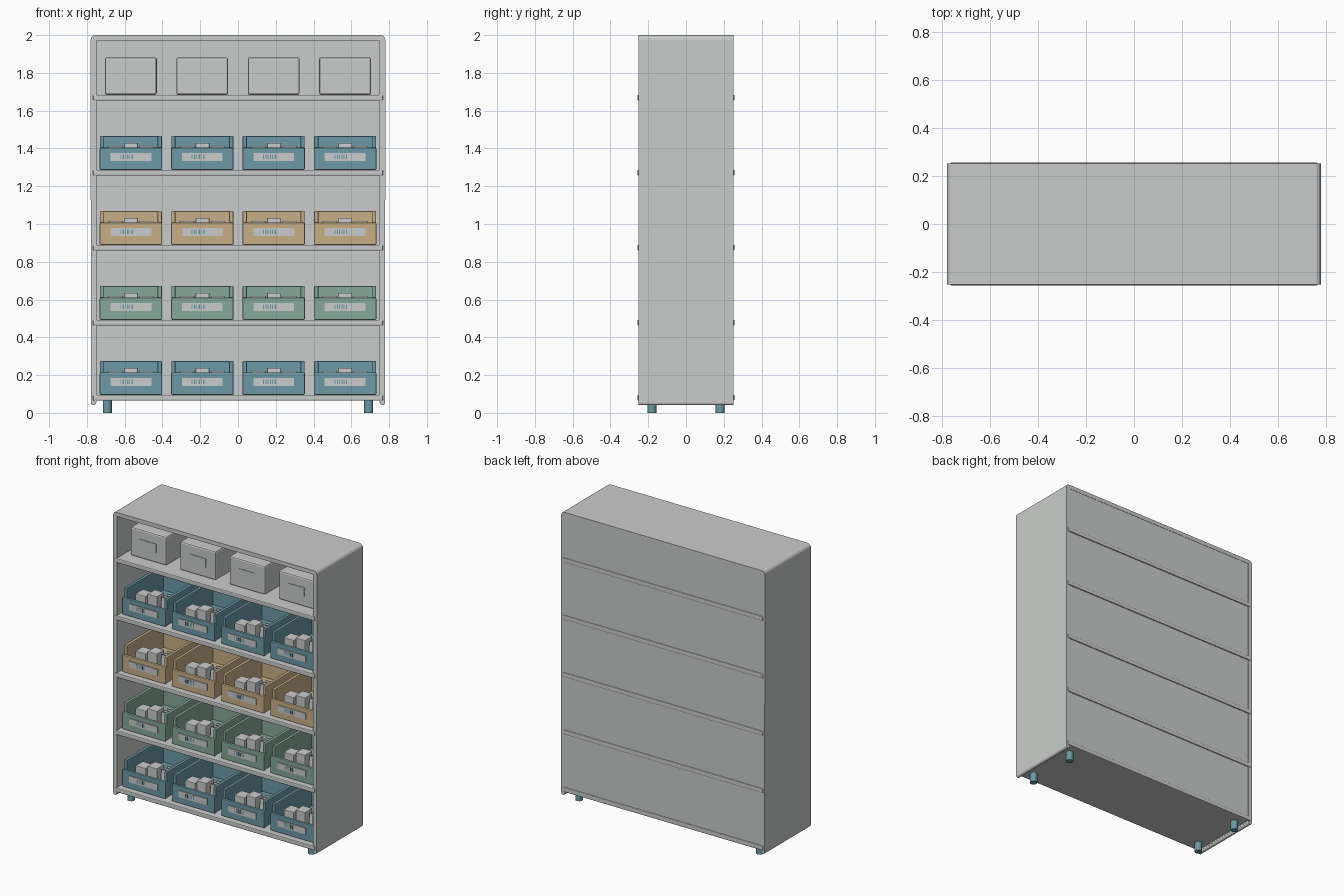
import bpy, bmesh, math
from mathutils import Matrix, Vector

if "Cube" in bpy.data.objects:
    bpy.data.objects.remove(bpy.data.objects["Cube"])


def material(name, rgb):
    m = bpy.data.materials.new(name)
    m.diffuse_color = (*rgb, 1)
    m.use_nodes = True
    m.node_tree.nodes["Principled BSDF"].inputs["Base Color"].default_value = m.diffuse_color
    return m


GREY = material("light_grey", (0.59, 0.605, 0.595))
TEAL = material("teal_blue", (0.15, 0.32, 0.38))
TAN = material("tan", (0.57, 0.43, 0.24))
GREEN = material("sage_green", (0.24, 0.39, 0.32))


def add_object(name, mesh, mat, loc=(0, 0, 0), bevel=0):
    ob = bpy.data.objects.new(name, mesh)
    ob.location = loc
    bpy.context.collection.objects.link(ob)
    if not mesh.materials:
        mesh.materials.append(mat)
    if bevel:
        mod = ob.modifiers.new("rounded_edges", 'BEVEL')
        mod.width = bevel
        mod.segments = 2
    return ob


def boxes(name, specs, mat):
    """Mesh of boxes given as (x0, x1, y0, y1, z0, z1)."""
    bm = bmesh.new()
    for x0, x1, y0, y1, z0, z1 in specs:
        mid = Vector(((x0 + x1) / 2, (y0 + y1) / 2, (z0 + z1) / 2))
        bmesh.ops.create_cube(bm, size=1, matrix=Matrix.Translation(mid)
                              @ Matrix.Diagonal((x1 - x0, y1 - y0, z1 - z0, 1)))
    me = bpy.data.meshes.new(name)
    bm.to_mesh(me)
    bm.free()
    me.materials.append(mat)
    return me


def extrude_y(name, pts, y0, y1, mat):
    """Extrude an x-z outline along y."""
    bm = bmesh.new()
    face = bm.faces.new([bm.verts.new((x, y0, z)) for x, z in pts])
    res = bmesh.ops.extrude_face_region(bm, geom=[face])
    moved = [v for v in res["geom"] if isinstance(v, bmesh.types.BMVert)]
    bmesh.ops.translate(bm, verts=moved, vec=(0, y1 - y0, 0))
    bmesh.ops.recalc_face_normals(bm, faces=bm.faces)
    me = bpy.data.meshes.new(name)
    bm.to_mesh(me)
    bm.free()
    me.materials.append(mat)
    return me


def arc(cx, cz, r, a0, a1, n=4):
    return [(cx + r * math.cos(math.radians(a0 + (a1 - a0) * i / n)),
             cz + r * math.sin(math.radians(a0 + (a1 - a0) * i / n))) for i in range(n + 1)]


# Cabinet frame: two sides and the top in one rounded outline
half = [(0.75, 1.972)] + [(0.75, 0.055)] + arc(0.765, 0.055, 0.014, 180, 360, 6)
half += arc(0.755, 1.975, 0.025, 0, 90)
outline = half + [(-x, z) for x, z in reversed(half)]
add_object("frame", extrude_y("frame", outline, -0.252, 0.252, GREY), GREY)

# Back panel
add_object("back_panel", boxes("back_panel", [(-0.755, 0.755, 0.235, 0.25, 0.07, 1.98)], GREY), GREY)

# Shelves, slightly proud of the frame
SHELF_TOPS = [0.096 + 0.397 * i for i in range(5)]
shelf_mesh = boxes("shelf", [(-0.768, 0.768, -0.257, 0.257, -0.031, 0)], GREY)
for z in SHELF_TOPS:
    add_object("shelf", shelf_mesh, GREY, (0, 0, z), 0.006)

# Feet
for sx in (-1, 1):
    for sy in (-1, 1):
        bm = bmesh.new()
        bmesh.ops.create_cone(bm, cap_ends=True, segments=16, radius1=0.024, radius2=0.024, depth=0.07)
        me = bpy.data.meshes.new("foot")
        bm.to_mesh(me)
        bm.free()
        foot = add_object("foot", me, TEAL, (sx * 0.692, sy * 0.18, 0.035))
        bpy.context.view_layer.objects.active = foot
        foot.select_set(True)
        bpy.ops.object.shade_smooth_by_angle()
        foot.select_set(False)

COLUMNS = [-0.567, -0.189, 0.189, 0.567]


# Open bins: floor, sides, back and a lower front
def bin_mesh(mat):
    return boxes("bin", [(-0.16, 0.16, -0.21, 0.215, 0.002, 0.016),
                         (-0.164, -0.142, -0.203, 0.215, 0.002, 0.18),
                         (0.142, 0.164, -0.203, 0.215, 0.002, 0.18),
                         (-0.15, 0.15, 0.197, 0.215, 0.002, 0.178),
                         (-0.165, 0.165, -0.22, -0.2, 0.0, 0.118)], mat)


bins = {m.name: bin_mesh(m) for m in (TEAL, GREEN, TAN)}
label = boxes("label", [(-0.108, 0.108, -0.226, -0.219, 0.046, 0.09)], GREY)
bars = boxes("label_bars", [(-0.056 + 0.012 * i, -0.056 + 0.012 * i + (0.007 if i % 2 else 0.004),
                             -0.228, -0.225, 0.056, 0.081) for i in range(6)], TEAL)

# Bin contents: two cartons and a few leaning cards
cartons = boxes("cartons", [(-0.12, -0.042, -0.14, -0.06, 0.016, 0.126),
                            (-0.035, 0.037, -0.13, -0.05, 0.016, 0.142)], GREY)
card = boxes("card", [(0.045, 0.12, -0.004, 0.004, 0, 0.108)], GREY)

for z, mat in zip(SHELF_TOPS, (TEAL, GREEN, TAN, TEAL)):
    for x in COLUMNS:
        add_object("bin", bins[mat.name], mat, (x, 0, z), 0.005)
        add_object("label", label, GREY, (x, 0, z))
        add_object("label_bars", bars, TEAL, (x, 0, z))
        add_object("cartons", cartons, GREY, (x, 0, z), 0.003)
        for i in range(3):
            c = add_object("card", card, GREY, (x, -0.10 + 0.03 * i, z + 0.018))
            c.rotation_euler.x = -0.12

# Closed storage boxes on the top shelf, each with a thin grip plate
closed = boxes("storage_box", [(-0.137, 0.137, -0.17, 0.2, 0, 0.198)], GREY)
grip = boxes("grip_plate", [(-0.062, 0.062, -0.174, -0.169, 0.072, 0.132)], GREY)
for x in COLUMNS:
    add_object("storage_box", closed, GREY, (x, 0, SHELF_TOPS[4]), 0.01)
    add_object("grip_plate", grip, GREY, (x, 0, SHELF_TOPS[4]))
